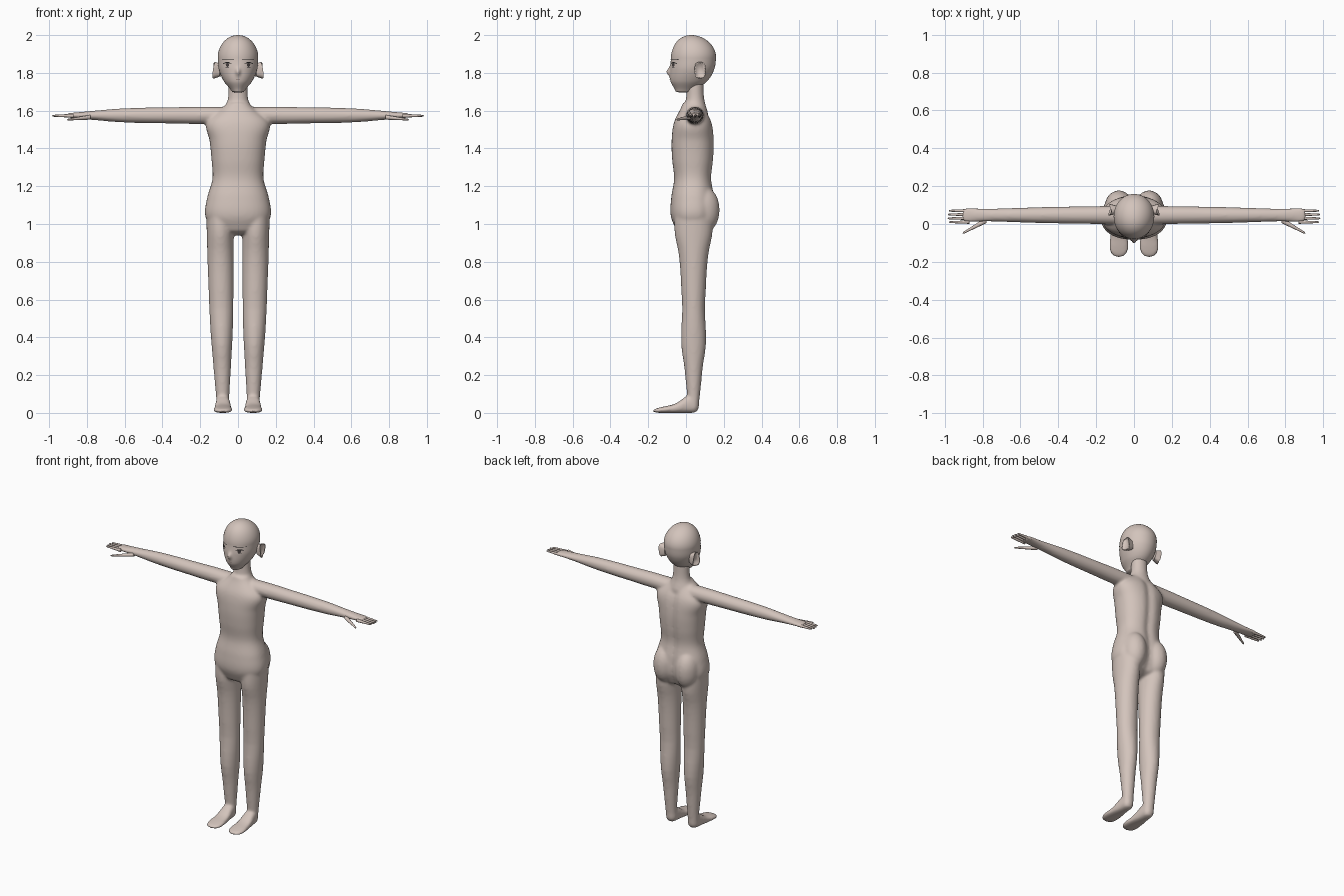
import bpy, bmesh, math
from mathutils import Vector
from mathutils.bvhtree import BVHTree

default_cube = bpy.data.objects.get("Cube")
if default_cube:
    bpy.data.objects.remove(default_cube, do_unlink=True)

CENTRE, BOTH = (1,), (1, -1)


def material(name, red, green, blue):
    mat = bpy.data.materials.new(name)
    color = (red, green, blue, 1)
    mat.diffuse_color = color
    mat.use_nodes = True
    shader = mat.node_tree.nodes["Principled BSDF"]
    shader.inputs["Base Color"].default_value = color
    shader.inputs["Roughness"].default_value = .7
    return mat


skin = material("skin", .65, .55, .5)
black = material("lash black", .01, .01, .01)
iris_grey = material("iris grey", .06, .05, .05)
lip_brown = material("lip brown", .25, .17, .15)


def sample(values, u):
    """Smooth curve through evenly spaced values, at u between zero and one."""
    last = len(values) - 1
    i = min(int(u * last), last - 1)
    t = u * last - i
    before, start, end, after = (values[min(max(i + k, 0), last)] for k in (-1, 0, 1, 2))
    bend = 2 * before - 5 * start + 4 * end - after
    twist = 3 * (start - end) + after - before
    return start + t / 2 * (end - before + t * (bend + t * twist))


def rounding(distance, tip):
    """Scale that closes the end of a part like a dome of the given length."""
    if distance >= tip:
        return 1
    return max(.03, math.sqrt(1 - (1 - distance / tip) ** 2))


def loft(bm, axis, start, end, centre, widths, depths, sides=CENTRE, tips=(0, 0),
         segments=32, power=2, grounded=False):
    """Sweep a rounded section along an axis; centre maps axis position to the section middle."""
    steps = segments
    for side in sides:
        rings = []
        for step in range(steps + 1):
            u = (1 - math.cos(math.pi * step / steps)) / 2
            along = start + (end - start) * u
            width, depth = sample(widths, u), sample(depths, u)
            mid_a, mid_b = centre(along)
            if grounded:
                mid_b = depth
            scale = rounding(along - start, tips[0]) * rounding(end - along, tips[1])
            ring = []
            for k in range(segments):
                angle = math.tau * k / segments
                c, s = math.cos(angle), math.sin(angle)
                a = mid_a + scale * width * math.copysign(abs(c) ** (2 / power), c)
                b = mid_b + scale * depth * math.copysign(abs(s) ** (2 / power), s)
                x, y, z = {"x": (along, a, b), "y": (a, along, b), "z": (a, b, along)}[axis]
                ring.append(bm.verts.new((side * x, y, z)))
            rings.append(ring)
        for low, high in zip(rings, rings[1:]):
            for k in range(segments):
                bm.faces.new((low[k - 1], low[k], high[k], high[k - 1]))
        bm.faces.new(rings[0])
        bm.faces.new(rings[-1])
    bmesh.ops.recalc_face_normals(bm, faces=bm.faces)


def finish(bm, name, mat):
    for face in bm.faces:
        face.smooth = True
    mesh = bpy.data.meshes.new(name)
    bm.to_mesh(mesh)
    bm.free()
    mesh.materials.append(mat)
    ob = bpy.data.objects.new(name, mesh)
    bpy.context.collection.objects.link(ob)
    return ob


# Torso with a shallow groove down the spine
bm = bmesh.new()
loft(bm, "z", .94, 1.64, lambda z: (0, .037),
     widths=(.12, .173, .163, .135, .14, .15, .165, .06),
     depths=(.08, .117, .115, .1, .11, .113, .1, .055),
     tips=(.03, 0), segments=64, power=2.3)
for v in bm.verts:
    if v.co.y > .05:
        v.co.y -= .012 * math.exp(-(v.co.x / .025) ** 2)

# Neck
loft(bm, "z", 1.58, 1.8, lambda z: (0, .048),
     widths=(.085, .056, .05, .05), depths=(.07, .05, .045, .045))

# Buttocks
loft(bm, "z", .95, 1.2, lambda z: (.08, .09), (.075, .075), (.087, .087), BOTH, tips=(.12, .12))

# Legs
loft(bm, "z", .05, 1.05, lambda z: (.08 + .015 * z, .04),
     widths=(.034, .047, .06, .066, .07, .072),
     depths=(.03, .04, .05, .065, .065, .06, .065, .07, .08, .1, .1), sides=BOTH)

# Feet, flat on the ground and thinning toward the toes
loft(bm, "y", -.178, .07, lambda y: (.08, 0),
     widths=(.045, .05, .045, .038, .033), depths=(.011, .017, .025, .045, .045),
     sides=BOTH, tips=(.04, .03), power=2.6, grounded=True)

# Arms and palms
loft(bm, "x", .08, .91, lambda x: (.047, 1.575),
     widths=(.05, .047, .045, .042, .038, .034, .04),
     depths=(.045, .046, .043, .041, .036, .024, .012), sides=BOTH, tips=(0, .02))

# Fuse the overlapping parts into one smooth skin
body = finish(bm, "body", skin)
fuse = body.modifiers.new("fuse", "REMESH")
fuse.mode = "VOXEL"
fuse.voxel_size = .008
fuse.use_smooth_shade = True
relax = body.modifiers.new("relax", "SMOOTH")
relax.factor = .5
relax.iterations = 8

# Fingers and thumbs
bm = bmesh.new()
for y in (.01, .03, .05, .07):
    length_loss = .3 * abs(y - .04)
    loft(bm, "x", .87, .987 - length_loss, lambda x: (y, 1.573),
         (.009, .005), (.01, .005), BOTH, tips=(0, .01), segments=12)
loft(bm, "x", .78, .905, lambda x: (.02 - .55 * (x - .78), 1.565 - .1 * (x - .78)),
     (.015, .006), (.012, .005), BOTH, tips=(0, .01), segments=12)
finish(bm, "fingers", skin)

# Head: domed skull narrowing to a forward chin, with a small nose bump
bm = bmesh.new()
loft(bm, "z", 1.695, 2, lambda z: (0, .04 - 1.2 * (1.9 - z) ** 2),
     widths=(.03, .075, .101, .107, .107, .107),
     depths=(.045, .097, .117, .119, .119, .119), tips=(.01, .12), segments=96)
for v in bm.verts:
    if v.co.y < 0:
        v.co.y -= .017 * math.exp(-(v.co.x / .012) ** 2 - ((v.co.z - 1.806) / .02) ** 2)
face_tree = BVHTree.FromBMesh(bm)
finish(bm, "head", skin)

# Ears: cupped plates that flare outward toward the back
bm = bmesh.new()
loft(bm, "x", .085, .118, lambda x: (.075, 1.814), (.022, .03), (.032, .043), BOTH, power=3)
cups = [f for f in bm.faces if len(f.verts) > 4 and abs(f.calc_center_median().x) > .1]
bmesh.ops.inset_individual(bm, faces=cups, thickness=.006)
bmesh.ops.inset_individual(bm, faces=cups, thickness=.004, depth=-.007)
for v in bm.verts:
    flare = .4 * (v.co.y - .08) + .15 * (v.co.z - 1.82)
    v.co.x += math.copysign(flare, v.co.x)
finish(bm, "ears", skin)


def face_strip(name, mat, left, right, height, arch, thickness, lift, sides=BOTH):
    """Thin painted stroke, tapered at both ends and laid onto the face."""
    bm = bmesh.new()
    steps = 16
    for side in sides:
        previous = None
        for step in range(steps + 1):
            u = step / steps
            swell = math.sin(math.pi * u)
            pair = []
            for sign in (-1, 1):
                z = height + arch * swell + sign * thickness * max(math.sqrt(abs(swell)), .1)
                origin = Vector((side * (left + (right - left) * u), -1, z))
                hit = face_tree.ray_cast(origin, Vector((0, 1, 0)))[0]
                pair.append(bm.verts.new(hit - Vector((0, lift, 0))))
            if previous:
                quad = (previous[0], pair[0], pair[1], previous[1])
                bm.faces.new(quad if side > 0 else quad[::-1])
            previous = pair
    finish(bm, name, mat)


# Painted face details
face_strip("eyebrows", black, .018, .088, 1.87, .002, .002, .004)
face_strip("upper_lashes", black, .034, .08, 1.847, .008, .003, .004)
face_strip("lower_lashes", black, .044, .07, 1.832, -.003, .001, .004)
face_strip("irises", iris_grey, .047, .065, 1.843, 0, .011, .003)
face_strip("mouth", lip_brown, -.012, .012, 1.766, 0, .001, .002, CENTRE)
